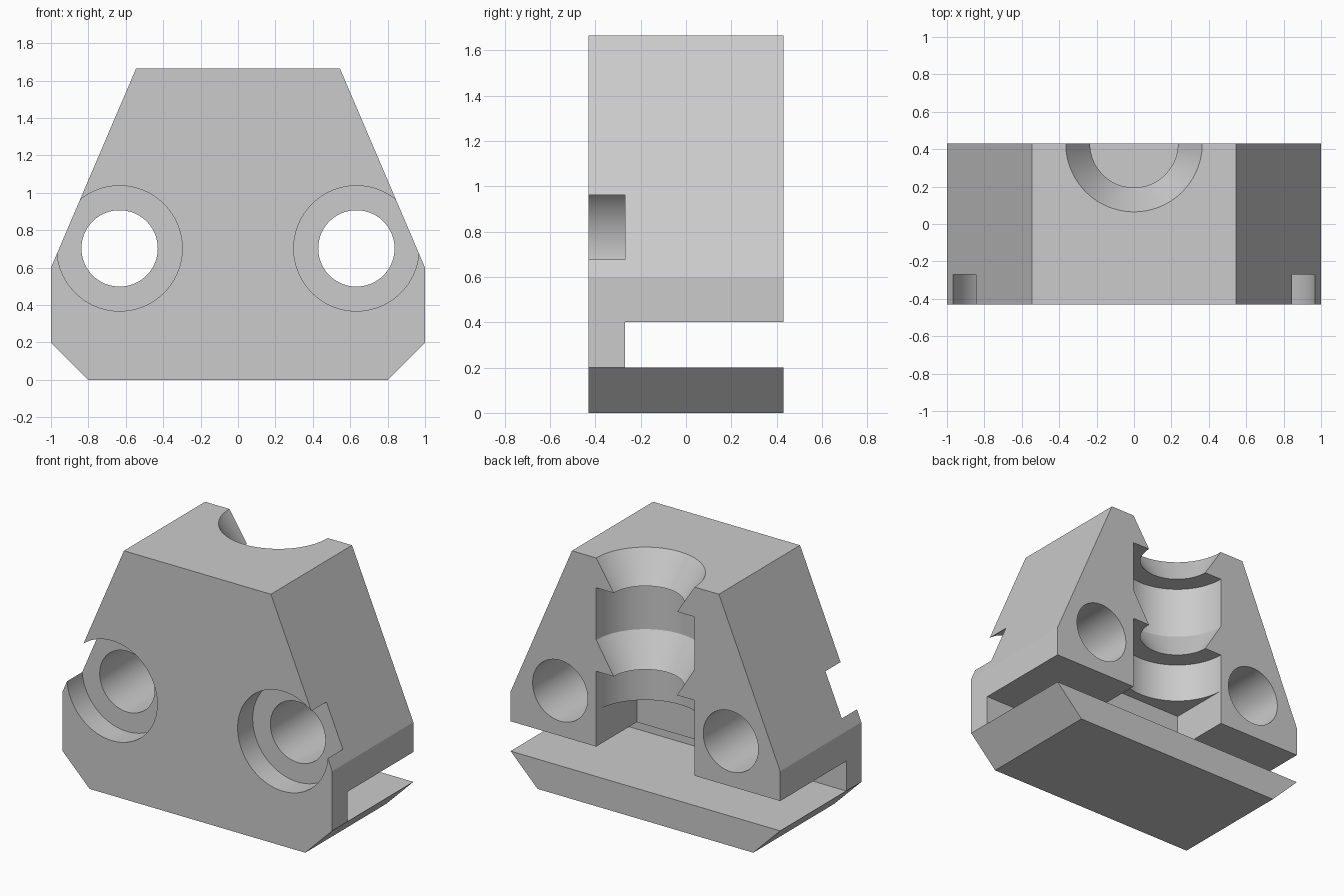
import bpy, bmesh, math
from mathutils import Matrix

cube = bpy.data.objects.get("Cube")
if cube:
    bpy.data.objects.remove(cube, do_unlink=True)

HALF_Y = 0.43
RECESS_Y = -0.27      # depth of slot and counterbores
SEGMENTS = 96

grey = bpy.data.materials.new("plain grey")
grey.use_nodes = True
colour = (0.6, 0.6, 0.6, 1)
grey.diffuse_color = colour
grey.node_tree.nodes["Principled BSDF"].inputs["Base Color"].default_value = colour


def make_object(name, bm):
    bmesh.ops.recalc_face_normals(bm, faces=bm.faces)
    mesh = bpy.data.meshes.new(name)
    bm.to_mesh(mesh)
    bm.free()
    mesh.materials.append(grey)
    obj = bpy.data.objects.new(name, mesh)
    bpy.context.collection.objects.link(obj)
    return obj


def box(name, x, y, z):
    bm = bmesh.new()
    centre = [(a + b) / 2 for a, b in (x, y, z)]
    size = [b - a for a, b in (x, y, z)]
    bmesh.ops.create_cube(bm, size=1, matrix=Matrix.Translation(centre) @ Matrix.Diagonal((*size, 1)))
    return make_object(name, bm)


def bore(name, x, z, radius, y0, y1):
    bm = bmesh.new()
    place = Matrix.Translation((x, (y0 + y1) / 2, z)) @ Matrix.Rotation(math.pi / 2, 4, "X")
    bmesh.ops.create_cone(bm, cap_ends=True, segments=SEGMENTS, radius1=radius,
                          radius2=radius, depth=y1 - y0, matrix=place)
    return make_object(name, bm)


def turned(name, profile, y):
    """Solid of revolution about a vertical axis, from (radius, height) points."""
    bm = bmesh.new()
    rings = []
    for r, z in profile:
        angles = [math.tau * i / SEGMENTS for i in range(SEGMENTS)]
        rings.append([bm.verts.new((r * math.cos(a), y + r * math.sin(a), z)) for a in angles])
    for low, high in zip(rings, rings[1:]):
        for i in range(SEGMENTS):
            j = (i + 1) % SEGMENTS
            bm.faces.new((low[i], low[j], high[j], high[i]))
    bm.faces.new(rings[0])
    bm.faces.new(rings[-1])
    return make_object(name, bm)


# Clamp block: mirrored outline extruded front to back
half = [(0.8, 0), (1, 0.2), (1, 0.6), (0.545, 1.665)]
outline = half + [(-x, z) for x, z in reversed(half)]
bm = bmesh.new()
face = bm.faces.new([bm.verts.new((x, -HALF_Y, z)) for x, z in outline])
side = bmesh.ops.extrude_face_region(bm, geom=[face])["geom"]
bmesh.ops.translate(bm, vec=(0, 2 * HALF_Y, 0),
                    verts=[v for v in side if isinstance(v, bmesh.types.BMVert)])
block = make_object("clamp_block", bm)

# Slot above the foot plate, and the square pocket above it
cutters = [box("slot_cutter", (-2, 2), (RECESS_Y, 1), (0.2, 0.4)),
           box("pocket_cutter", (-0.365, 0.365), (0, 1), (0.3, 0.64))]

# Stepped and tapered channel in the back
wide, narrow = 0.365, 0.235
channel = [(wide, 0.5), (wide, 0.905), (narrow, 0.905), (wide, 1.115),
           (wide, 1.465), (narrow, 1.465), (wide, 1.665), (wide + 0.065, 1.765)]
cutters.append(turned("channel_cutter", channel, HALF_Y))

# Bolt holes with counterbores on both sides
for s in (-1, 1):
    cutters.append(bore("bolt_hole_cutter", s * 0.633, 0.703, 0.204, -1, 1))
    cutters.append(bore("counterbore_cutter", s * 0.633, 0.703, 0.335, -1, RECESS_Y))

# Cut everything, then bake the result
bpy.context.view_layer.objects.active = block
for cutter in cutters:
    cutter.hide_render = True
    mod = block.modifiers.new(cutter.name, "BOOLEAN")
    mod.operation, mod.solver, mod.object = "DIFFERENCE", "EXACT", cutter
    bpy.ops.object.modifier_apply(modifier=mod.name)
for cutter in cutters:
    bpy.data.objects.remove(cutter, do_unlink=True)

bpy.ops.object.select_all(action="DESELECT")
block.select_set(True)
bpy.ops.object.shade_smooth_by_angle(angle=math.radians(20))
